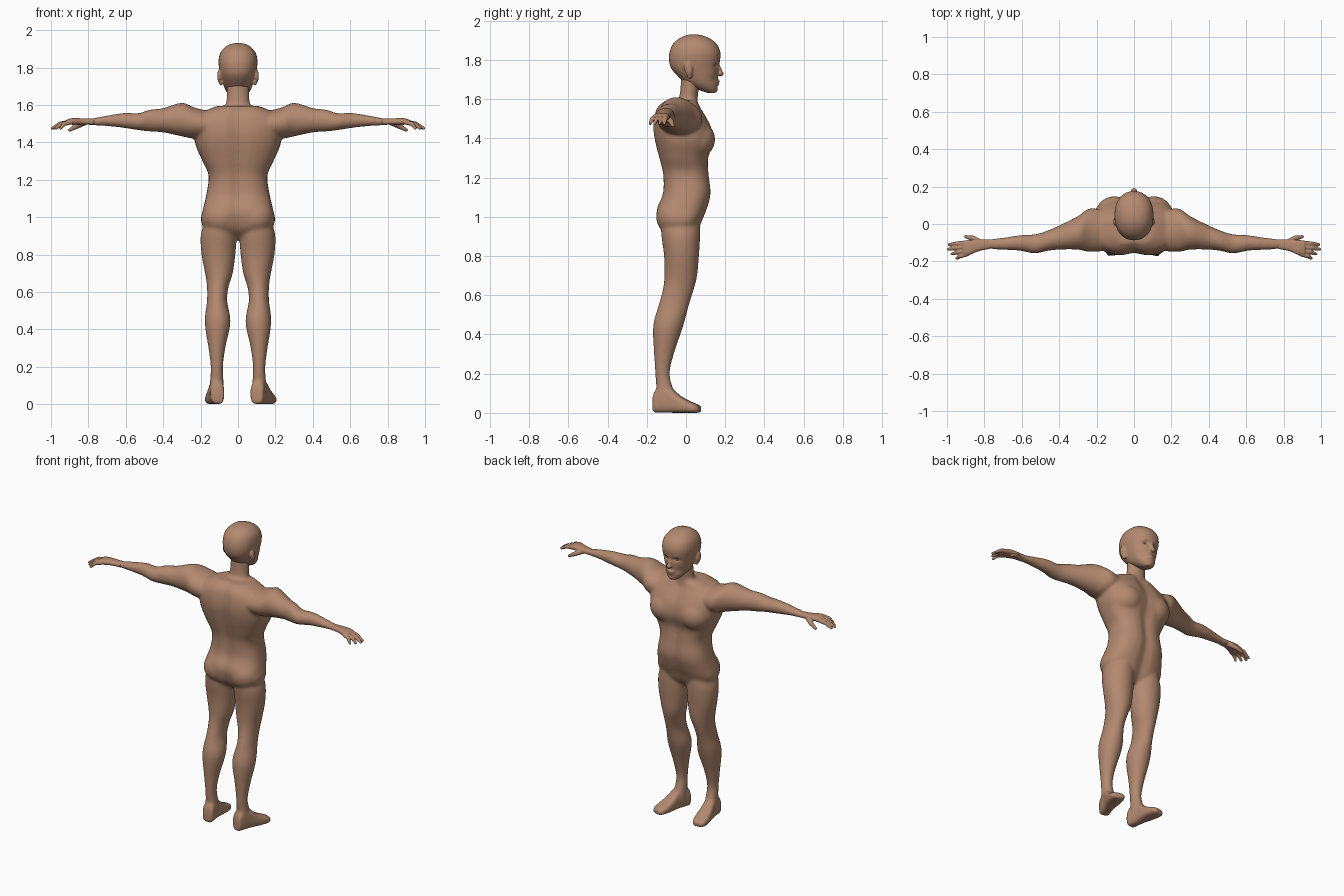
import bpy, bmesh, math
from mathutils import Matrix, Vector

cube = bpy.data.objects.get("Cube")
if cube:
    bpy.data.objects.remove(cube, do_unlink=True)

skin = bpy.data.materials.new("warm_brown_skin")
skin.use_nodes = True
SKIN_COLOUR = (0.45, 0.25, 0.16, 1)
skin.diffuse_color = SKIN_COLOUR
skin.node_tree.nodes["Principled BSDF"].inputs["Base Color"].default_value = SKIN_COLOUR

IDENTITY = Matrix.Identity(4)
MIRROR = Matrix.Scale(-1, 4, Vector((1, 0, 0)))
SIDES = (IDENTITY, MIRROR)


def flowing(sections, steps=4):
    """Add in-between sections along a smooth curve through the given ones."""
    padded = [sections[0], *sections, sections[-1]]
    result = []
    for p, q, r, s in zip(padded, padded[1:], padded[2:], padded[3:]):
        for step in range(steps):
            t = step / steps
            result.append([b + t * (c - a) / 2 + t * t * (a - 2.5 * b + 2 * c - d / 2)
                           + t ** 3 * (1.5 * (b - c) + (d - a) / 2)
                           for a, b, c, d in zip(p, q, r, s)])
    return result + [sections[-1]]


def loft(bm, axis, sections, matrix=IDENTITY, power=2.0, groove=0.0, sides=32):
    """Skin rounded sections (position, low_a, high_a, low_b, high_b) along an axis."""
    order = {"x": (2, 1, 0), "y": (0, 2, 1), "z": (0, 1, 2)}[axis]
    rings = []
    for position, low_a, high_a, low_b, high_b in flowing(sections):
        ring = []
        for i in range(sides):
            angle = math.tau * i / sides
            c, s = math.cos(angle), math.sin(angle)
            u = math.copysign(abs(c) ** (2 / power), c)
            v = math.copysign(abs(s) ** (2 / power), s)
            a = (low_a + high_a) / 2 + u * (high_a - low_a) / 2
            b = (low_b + high_b) / 2 + v * (high_b - low_b) / 2
            b -= groove * v * math.exp(-(a / 0.035) ** 2)
            values = (a, b, position)
            co = Vector([values[k] for k in order])
            ring.append(bm.verts.new(matrix @ co))
        rings.append(ring)
    for low, high in zip(rings, rings[1:]):
        for i in range(sides):
            j = (i + 1) % sides
            bm.faces.new((low[i], low[j], high[j], high[i]))
    bm.faces.new(rings[0])
    bm.faces.new(rings[-1])


def ball(bm, centre, radii, matrix=IDENTITY, tilt=0.0):
    shape = (Matrix.Translation(centre) @ Matrix.Rotation(tilt, 4, "X")
             @ Matrix.Diagonal((*radii, 1)))
    bmesh.ops.create_uvsphere(bm, u_segments=24, v_segments=16, radius=1, matrix=matrix @ shape)


def tube(bm, points, radii, matrix=IDENTITY):
    """A tapering round limb with rounded joints."""
    for start, end, r0, r1 in zip(points, points[1:], radii, radii[1:]):
        start, end = Vector(start), Vector(end)
        way = end - start
        place = Matrix.Translation((start + end) / 2) @ way.to_track_quat("Z", "Y").to_matrix().to_4x4()
        bmesh.ops.create_cone(bm, cap_ends=True, segments=12, radius1=r0, radius2=r1,
                              depth=way.length, matrix=matrix @ place)
        ball(bm, end, (r1, r1, r1), matrix)


def finish(bm, name, voxel, smoothing, sculpt=None):
    """Fuse the overlapping volumes into one smooth skin."""
    bmesh.ops.recalc_face_normals(bm, faces=bm.faces)
    rough = bpy.data.meshes.new(name)
    bm.to_mesh(rough)
    bm.free()
    obj = bpy.data.objects.new(name, rough)
    bpy.context.collection.objects.link(obj)
    remesh = obj.modifiers.new("fuse", "REMESH")
    remesh.mode = "VOXEL"
    remesh.voxel_size = voxel
    smooth = obj.modifiers.new("soften", "SMOOTH")
    smooth.factor = 0.5
    smooth.iterations = smoothing
    graph = bpy.context.evaluated_depsgraph_get()
    mesh = bpy.data.meshes.new_from_object(obj.evaluated_get(graph))
    obj.modifiers.clear()
    obj.data = mesh
    mesh.materials.clear()
    mesh.materials.append(skin)
    if sculpt:
        for vert in mesh.vertices:
            sculpt(vert.co)
    for face in mesh.polygons:
        face.use_smooth = True
        face.material_index = 0


# Torso and neck: height, half width, back, front
body = bmesh.new()
torso = [(.88, .05, -.07, .03), (.93, .165, -.125, .065), (.98, .198, -.148, .085),
         (1.04, .188, -.153, .11), (1.12, .17, -.122, .13), (1.22, .157, -.122, .12),
         (1.3, .19, -.14, .117), (1.38, .225, -.16, .142), (1.45, .235, -.17, .134),
         (1.51, .23, -.165, .105), (1.56, .19, -.148, .075), (1.595, .11, -.11, .062)]
loft(body, "z", [(z, -w, w, b, f) for z, w, b, f in torso], power=2.6, groove=.016)
neck = [(1.5, .1, -.1, .06), (1.57, .09, -.075, .062), (1.61, .063, -.035, .06), (1.72, .06, -.025, .075)]
loft(body, "z", [(z, -w, w, b, f) for z, w, b, f in neck])

# Legs: height, inside, outside, back, front
leg = [(.97, .02, .18, -.13, .07), (.9, .008, .2, -.125, .072), (.8, .014, .195, -.112, .066),
       (.7, .028, .176, -.11, .057), (.63, .05, .166, -.118, .04), (.55, .058, .166, -.14, .015),
       (.44, .04, .178, -.168, -.015), (.3, .068, .158, -.163, -.062),
       (.2, .08, .146, -.157, -.083), (.12, .077, .15, -.152, -.065), (.05, .078, .155, -.158, -.05)]
# Arms: reach, lower, upper, back, front
arm = [(.12, 1.43, 1.56, -.14, .06), (.23, 1.42, 1.585, -.15, .085), (.3, 1.432, 1.612, -.137, .042),
       (.4, 1.453, 1.583, -.137, -.008), (.47, 1.458, 1.575, -.145, -.038),
       (.53, 1.465, 1.556, -.158, -.055), (.61, 1.477, 1.557, -.143, -.06),
       (.7, 1.487, 1.543, -.138, -.073), (.8, 1.492, 1.524, -.133, -.083)]
# Feet, pointing forward: distance from ankle, inside, outside, bottom, top
foot = [(-.055, -.03, .03, 0, .07), (-.04, -.038, .036, 0, .12), (.03, -.036, .037, 0, .13),
        (.085, -.043, .044, 0, .088), (.135, -.047, .048, 0, .06), (.17, -.042, .044, 0, .045),
        (.19, -.03, .03, 0, .034)]
for side, turn in zip(SIDES, (17, 6)):
    loft(body, "z", leg, side)
    loft(body, "x", arm, side)
    yaw = Matrix.Translation((.115, -.113, 0)) @ Matrix.Rotation(-math.radians(turn), 4, "Z")
    loft(body, "y", foot, side @ yaw, power=3.2)
    ball(body, (.09, -.06, 1.0), (.1, .093, .095), side)
    ball(body, (.105, .045, 1.395), (.105, .104, .1), side)
finish(body, "body", .0085, 8)

# Hands: palm, four drooping fingers and a thumb
palm = [(.77, 1.493, 1.526, -.133, -.083), (.83, 1.495, 1.528, -.145, -.083),
        (.88, 1.494, 1.53, -.166, -.085), (.915, 1.495, 1.522, -.168, -.09)]
fingers = [(-.1, -.11, .995), (-.12, -.135, 1.0), (-.141, -.16, .98), (-.16, -.183, .955)]
for side, name in zip(SIDES, ("left_hand", "right_hand")):
    hand = bmesh.new()
    loft(hand, "x", palm, side, power=2.6)
    for root, tip, reach in fingers:
        middle = ((.9 + reach) / 2, (root + tip) / 2, 1.5)
        tube(hand, [(.89, root, 1.509), middle, (reach - .007, tip, 1.476)], (.013, .012, .008), side)
    tube(hand, [(.82, -.1, 1.507), (.865, -.075, 1.485), (.9, -.068, 1.466)], (.017, .014, .009), side)
    finish(hand, name, .0035, 3)

# Head: height, half width, back, front
head = bmesh.new()
skull = [(1.632, .025, .11, .152), (1.65, .046, .06, .16), (1.68, .068, 0, .162),
         (1.72, .083, -.045, .163), (1.76, .094, -.077, .167), (1.8, .102, -.087, .174),
         (1.84, .104, -.084, .175), (1.88, .094, -.068, .158), (1.91, .069, -.035, .122),
         (1.926, .038, 0, .08), (1.931, .012, .025, .05)]
loft(head, "z", [(z, -w, w, b, f) for z, w, b, f in skull], power=2.2)
# Nose, lips, chin and ears
ball(head, (0, .17, 1.75), (.012, .013, .038), tilt=.35)
ball(head, (0, .175, 1.731), (.018, .018, .012))
ball(head, (0, .16, 1.692), (.026, .013, .007))
ball(head, (0, .159, 1.679), (.022, .012, .007))
ball(head, (0, .148, 1.65), (.025, .014, .016))
for side in SIDES:
    ball(head, (.1, .012, 1.755), (.011, .022, .036), side, tilt=.15)
    ball(head, (.091, .018, 1.722), (.011, .014, .018), side)


def face_shape(co):
    """Press in the eye sockets and the hollows of the cheeks."""
    if co.y > .08:
        socket = ((abs(co.x) - .038) / .02) ** 2 + ((co.z - 1.775) / .013) ** 2
        cheek = ((abs(co.x) - .05) / .02) ** 2 + ((co.z - 1.7) / .02) ** 2
        co.y -= .013 * math.exp(-socket) + .006 * math.exp(-cheek)


finish(head, "head", .005, 4, face_shape)

# Closed eyes resting in the sockets
for side, name in zip(SIDES, ("left_eye", "right_eye")):
    eye = bmesh.new()
    ball(eye, (.037, .14, 1.774), (.014, .013, .008), side)
    finish(eye, name, .002, 2)
